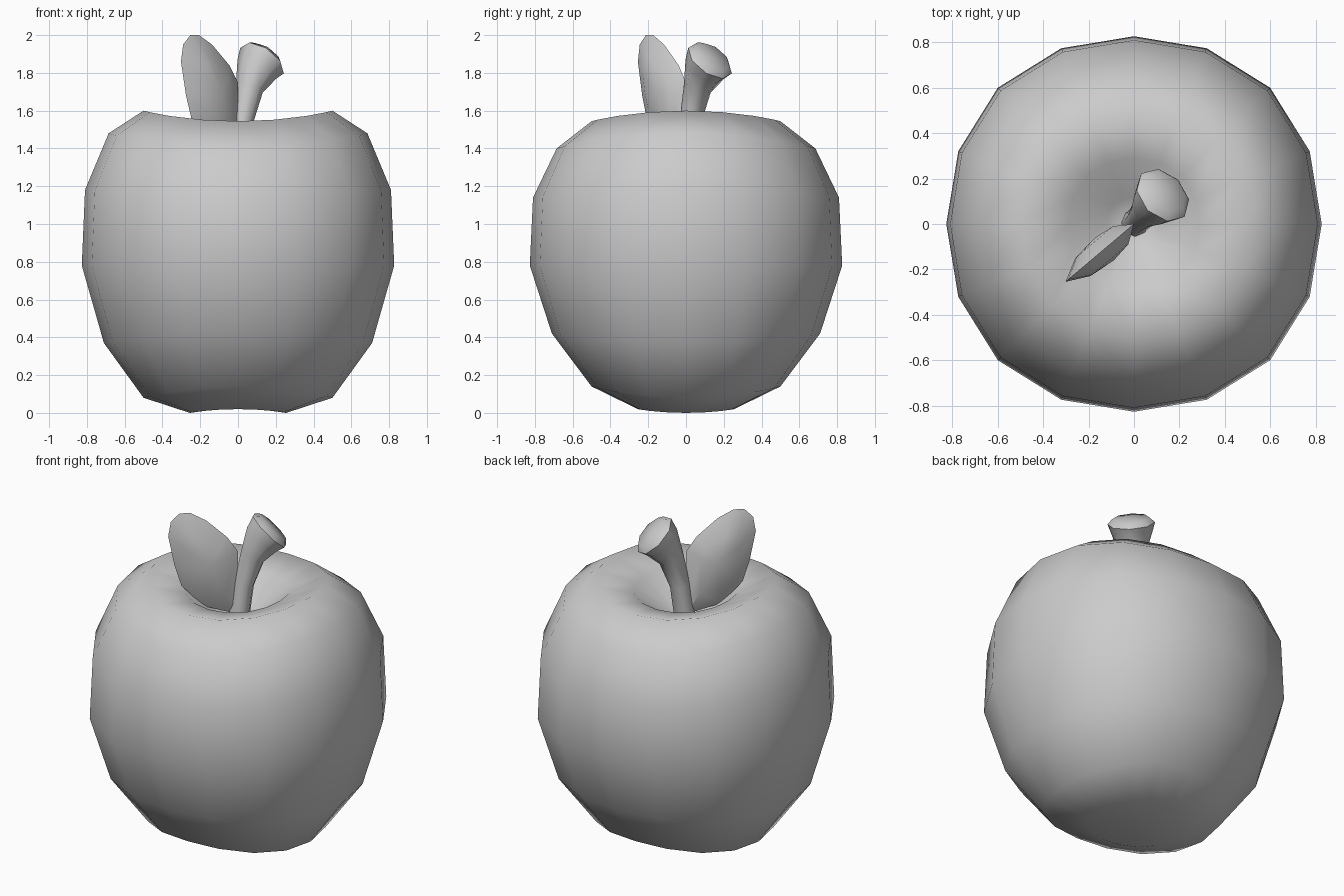
import bpy, bmesh, math
from mathutils import Vector

if "Cube" in bpy.data.objects:
    bpy.data.objects.remove(bpy.data.objects["Cube"])


def finish(name, bm, angle):
    bmesh.ops.recalc_face_normals(bm, faces=bm.faces[:])
    me = bpy.data.meshes.new(name)
    bm.to_mesh(me)
    bm.free()
    ob = bpy.data.objects.new(name, me)
    bpy.context.collection.objects.link(ob)
    bpy.ops.object.select_all(action='DESELECT')
    bpy.context.view_layer.objects.active = ob
    ob.select_set(True)
    bpy.ops.object.shade_smooth_by_angle(angle=math.radians(angle))
    return ob


def skin(bm, rings, start=None, end=None):
    """Join closed vertex rings with quads; fan to the optional end points."""
    loops = [[bm.verts.new(p) for p in ring] for ring in rings]
    n = len(loops[0])
    for a, b in zip(loops, loops[1:]):
        for i in range(n):
            j = (i + 1) % n
            bm.faces.new((a[i], a[j], b[j], b[i]))
    for tip, loop in ((start, loops[0]), (end, loops[-1])):
        if tip is not None:
            v = bm.verts.new(tip)
            for i in range(n):
                bm.faces.new((loop[i], loop[(i + 1) % n], v))


# Apple body: 16-sided profile (radius, height, saddle amount)
profile = [(0.12, 1.37, 0), (0.29, 1.51, 0.01), (0.50, 1.572, 0.028),
           (0.685, 1.44, 0.04), (0.81, 1.16, 0.02), (0.827, 0.78, 0),
           (0.71, 0.395, -0.025), (0.50, 0.11, -0.03), (0.255, 0.01, -0.01)]
rings = []
for r, z, saddle in profile:
    ring = []
    for i in range(16):
        t = math.tau * i / 16
        rr = r * (1 + 0.013 * (1 - math.cos(4 * t)))
        ring.append((rr * math.cos(t), rr * math.sin(t), z + saddle * math.cos(2 * t)))
    rings.append(ring)
bm = bmesh.new()
skin(bm, rings, (0, 0, 1.33), (0, 0, 0.035))
finish("apple_body", bm, 80)

# Stem: flared 8-sided tube leaning towards the back right (lean, height, radius, tilt)
path = [(0.0, 1.30, 0.06, 8), (0.035, 1.55, 0.058, 15), (0.085, 1.72, 0.075, 28),
        (0.14, 1.82, 0.115, 40), (0.18, 1.865, 0.135, 45), (0.20, 1.885, 0.105, 45)]
side = Vector((1, -1, 0)).normalized()
out = Vector((1, 1, 0)).normalized()
rings = []
for lean, z, r, tilt in path:
    a = math.radians(tilt)
    up = out * -math.cos(a) + Vector((0, 0, math.sin(a)))
    c = out * lean + Vector((0, 0, z))
    rings.append([c + (side * math.cos(t) + up * math.sin(t)) * r
                  for t in (math.tau * i / 8 for i in range(8))])
bm = bmesh.new()
skin(bm, rings, (0, 0, 1.29), out * 0.205 + Vector((0, 0, 1.89)))
finish("stem", bm, 60)

# Leaf: upright lens-shaped blade with a sharp rim, pointing front left
outline = [(0, 1.36), (0, 1.75), (0.06, 1.84), (0.18, 1.95), (0.27, 2.0), (0.33, 2.0),
           (0.38, 1.95), (0.395, 1.86), (0.36, 1.68), (0.32, 1.55), (0.2, 1.42)]
along = Vector((-0.765, -0.645, 0)).normalized()
across = Vector((-along.y, along.x, 0))
mid = (0.17, 1.70)


def blade_ring(scale, thick):
    return [along * (mid[0] + (u - mid[0]) * scale) + across * thick
            + Vector((0, 0, mid[1] + (z - mid[1]) * scale)) for u, z in outline]


centre = along * mid[0] + Vector((0, 0, mid[1]))
bm = bmesh.new()
skin(bm, [blade_ring(0.55, 0.052), blade_ring(1, 0), blade_ring(0.55, -0.052)],
     centre + across * 0.065, centre - across * 0.065)
finish("leaf", bm, 40)
